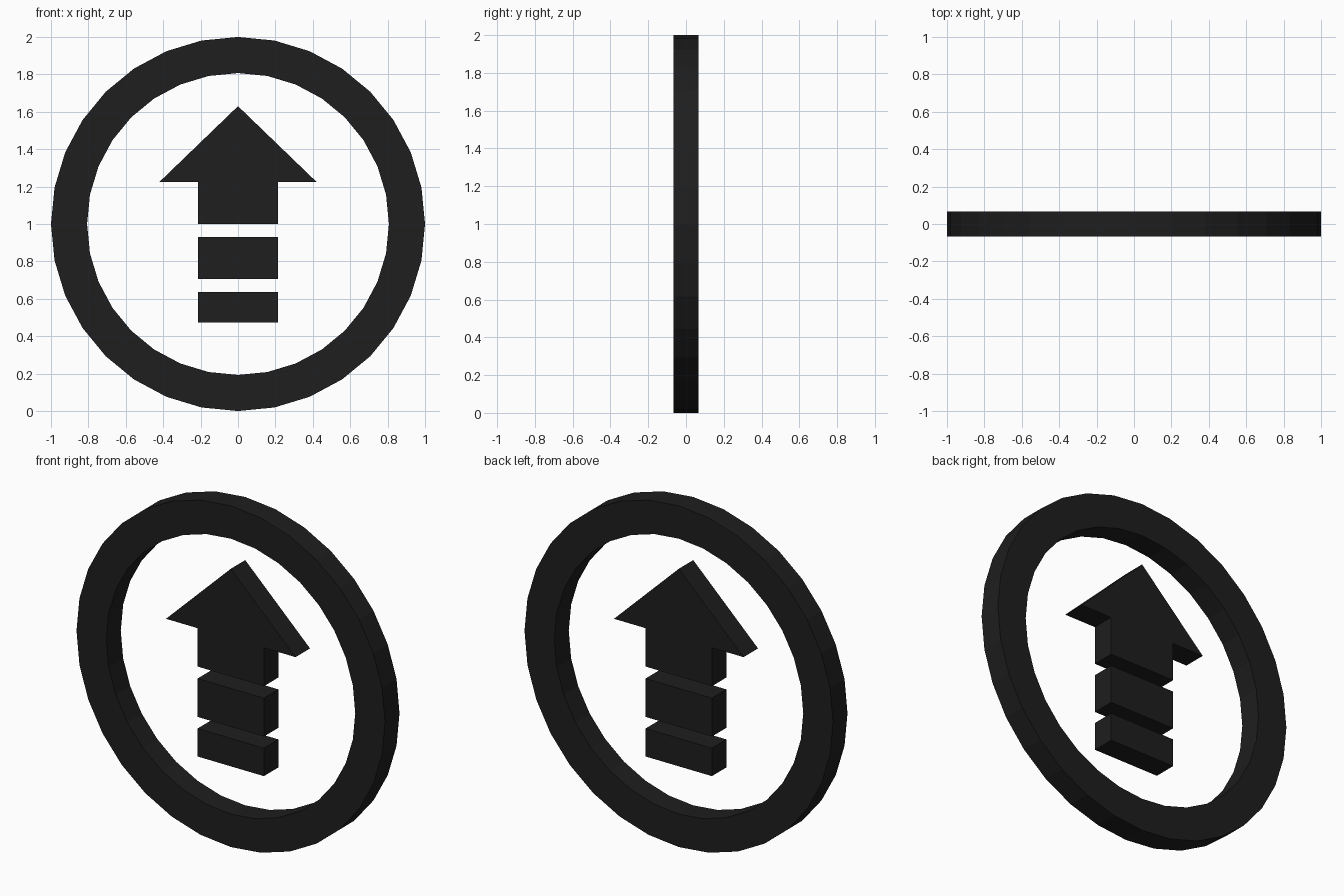
import bpy, bmesh, math

if "Cube" in bpy.data.objects:
    bpy.data.objects.remove(bpy.data.objects["Cube"])

HALF = 0.067   # half thickness of every part
CZ = 1.0       # ring centre height

black = bpy.data.materials.new("black")
black.diffuse_color = (0.013, 0.013, 0.013, 1)
black.use_nodes = True
black.node_tree.nodes["Principled BSDF"].inputs["Base Color"].default_value = black.diffuse_color


def finish(name, bm):
    bmesh.ops.recalc_face_normals(bm, faces=bm.faces)
    mesh = bpy.data.meshes.new(name)
    bm.to_mesh(mesh)
    bm.free()
    mesh.materials.append(black)
    obj = bpy.data.objects.new(name, mesh)
    bpy.context.collection.objects.link(obj)
    return obj


def plate(name, points):
    """Extrude an (x, z) outline through the thickness."""
    bm = bmesh.new()
    face = bm.faces.new([bm.verts.new((x, -HALF, z)) for x, z in points])
    ext = bmesh.ops.extrude_face_region(bm, geom=[face])["geom"]
    verts = [g for g in ext if isinstance(g, bmesh.types.BMVert)]
    bmesh.ops.translate(bm, verts=verts, vec=(0, 2 * HALF, 0))
    return finish(name, bm)


def ring(name, outer, inner, sides):
    """Sweep a rectangular section around the y axis."""
    bm = bmesh.new()
    section = [(outer, -HALF), (outer, HALF), (inner, HALF), (inner, -HALF)]
    loops = []
    for i in range(sides):
        a = math.tau * i / sides
        loops.append([bm.verts.new((r * math.cos(a), y, CZ + r * math.sin(a)))
                      for r, y in section])
    for i in range(sides):
        a, b = loops[i], loops[(i + 1) % sides]
        for j in range(4):
            k = (j + 1) % 4
            bm.faces.new((a[j], b[j], b[k], a[k]))
    return finish(name, bm)


# Outer ring, 32 flat sides
ring("outer_ring", 1.0, 0.807, 32)

# Arrow head with its short shaft, mirrored outline
W = 0.215
right = [(W, 1.0), (W, 1.225), (0.42, 1.225)]
left = [(-x, z) for x, z in reversed(right)]
plate("arrow_head", right + [(0, 1.63)] + left)

# Separate tail bars below the arrow
for name, z0, z1 in (("upper_bar", 0.705, 0.93), ("lower_bar", 0.473, 0.637)):
    plate(name, [(-W, z0), (W, z0), (W, z1), (-W, z1)])
